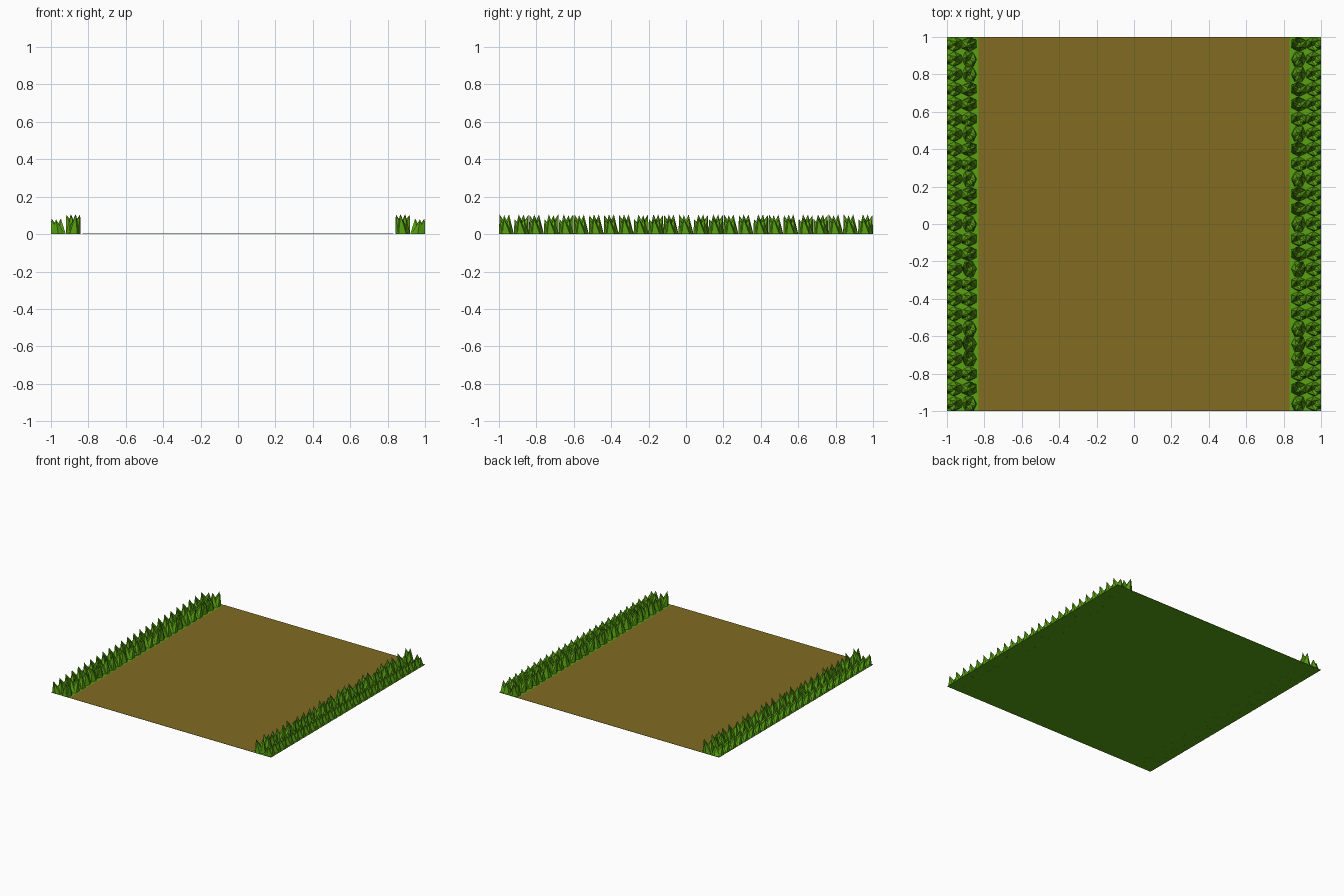
import bpy, bmesh, math, random

if "Cube" in bpy.data.objects:
    bpy.data.objects.remove(bpy.data.objects["Cube"])

random.seed(4)


def material(name, rgb):
    m = bpy.data.materials.new(name)
    m.diffuse_color = (*rgb, 1.0)
    m.use_nodes = True
    m.node_tree.nodes["Principled BSDF"].inputs["Base Color"].default_value = m.diffuse_color
    return m


GREEN = material("grass green", (0.10, 0.36, 0.006))
BROWN = material("dirt brown", (0.22, 0.147, 0.016))


def finish(bm, name, mat):
    mesh = bpy.data.meshes.new(name)
    bm.to_mesh(mesh)
    bm.free()
    mesh.materials.append(mat)
    ob = bpy.data.objects.new(name, mesh)
    bpy.context.collection.objects.link(ob)
    return ob


def slab(name, half_x, z0, z1, mat):
    bm = bmesh.new()
    bmesh.ops.create_cube(bm, size=1)
    for v in bm.verts:
        v.co.x *= half_x * 2
        v.co.y *= 2
        v.co.z = z1 if v.co.z > 0 else z0
    return finish(bm, name, mat)


# Thin ground sheet and the dirt path lying on it
slab("grass_ground", 1.0, 0.0005, 0.001, GREEN)
slab("dirt_path", 0.83, 0.001, 0.002, BROWN)

# One tuft: three leaning blades sharing a hexagonal footprint (tip x, y, z)
HEX = [(0.04, -0.022), (0.04, 0.022), (0, 0.04),
       (-0.04, 0.022), (-0.04, -0.022), (0, -0.04)]
BLADES = [(-0.037, -0.012, 0.083), (0.014, 0.014, 0.083), (-0.012, -0.037, 0.08)]


def add_tuft(bm, cx, cy, turn, height):
    c, s = round(math.cos(turn)), round(math.sin(turn))

    def put(x, y, z):
        return bm.verts.new((cx + c * x - s * y, cy + s * x + c * y, z))

    for tx, ty, tz in BLADES:
        # each blade's foot is drawn in a little away from its tip
        foot = [put(x if x * tx > 0 else x * 0.85,
                    y if y * ty > 0 else y * 0.85, 0) for x, y in HEX]
        tip = put(tx, ty, tz * height)
        for a, b in zip(foot, foot[1:] + foot[:1]):
            bm.faces.new((a, b, tip))
    bm.faces.new([put(x, y, 0) for x, y in HEX])


# Two columns of tufts along one edge, mirrored to the other
bm = bmesh.new()
for row in range(25):
    y = -0.96 + row * 0.08
    add_tuft(bm, -0.96, y, 0, 1.0)
    add_tuft(bm, -0.88, y, random.randrange(4) * math.pi / 2, 1.27)
left = finish(bm, "grass_border", GREEN)
mirror = left.modifiers.new("Mirror", 'MIRROR')
mirror.use_axis = (True, False, False)
mirror.use_mirror_merge = False
